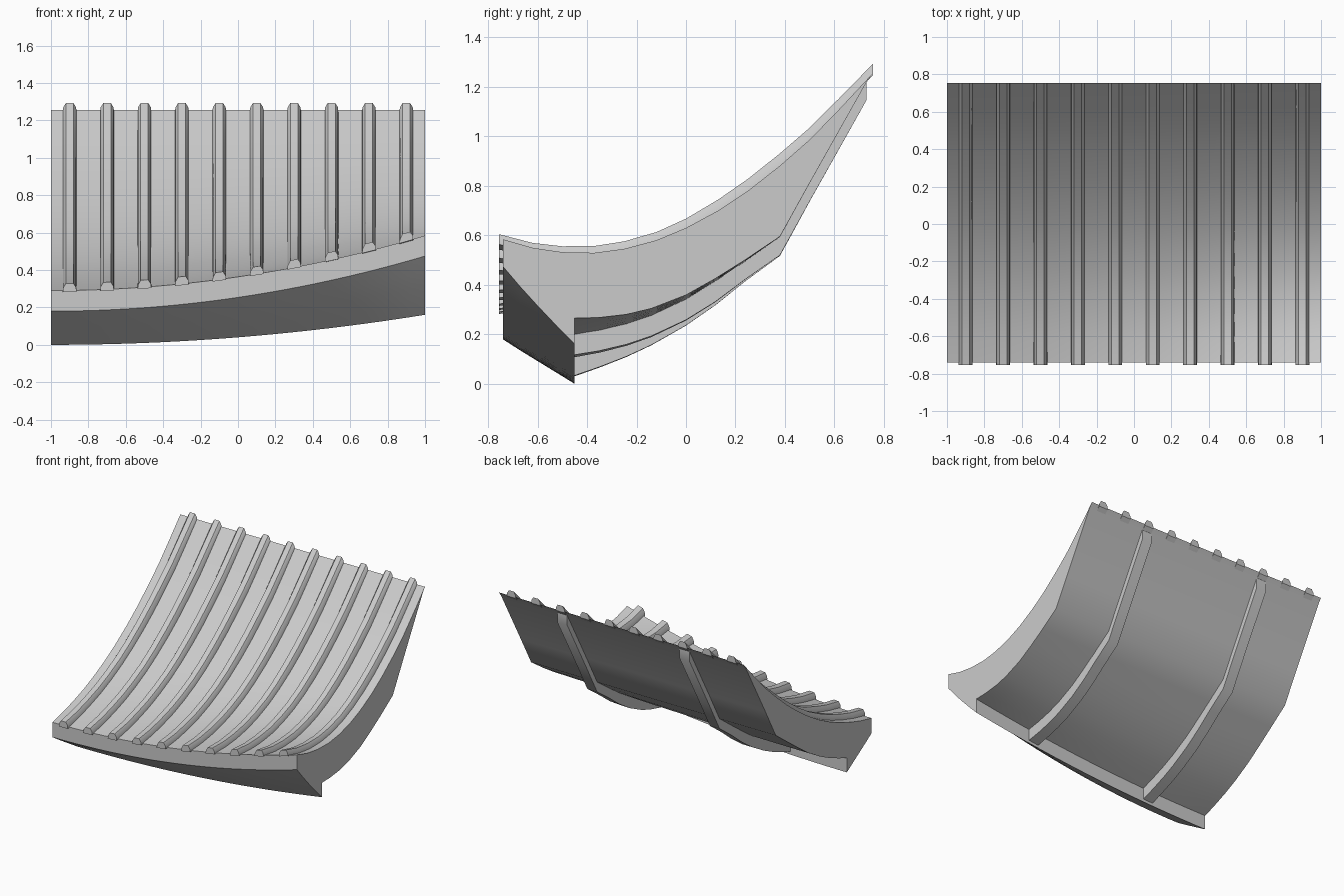
import bpy
import bmesh

cube = bpy.data.objects.get("Cube")
if cube:
    bpy.data.objects.remove(cube, do_unlink=True)

grey = bpy.data.materials.new("light_grey")
grey.use_nodes = True
colour = (0.6, 0.6, 0.6, 1)
grey.diffuse_color = colour
grey.node_tree.nodes["Principled BSDF"].inputs["Base Color"].default_value = colour

# Profiles as (y, z) at the low end of the eave
TOP = [(-.74, .29), (-.62, .317), (-.5, .352), (-.37, .397), (-.25, .449),
       (-.12, .515), (0, .587), (.13, .675), (.25, .766), (.38, .876),
       (.5, .985), (.62, 1.11), (.755, 1.255)]
UNDER = [(-.45, .105), (-.35, .142), (-.24, .187), (-.14, .235), (0, .316),
         (.12, .4), (.24, .487), (.38, .59), (.5, .81), (.73, 1.22)]
SOFFIT = [(-.45, 0), (-.52, .043), (-.6, .092), (-.67, .135), (-.74, .18)]


def lift(x, y):
    """Upward sweep of the eave, strongest at the front left corner."""
    back = max(0, min(1, (.75 - y) / 1.5))
    return .3 * ((x + 1) / 2) ** 2 * back ** 2.8


def loft(name, rings):
    """Skin closed rings of points, cap both ends, and apply the sweep."""
    bm = bmesh.new()
    rows = [[bm.verts.new((x, y, z + lift(x, y))) for x, y, z in ring]
            for ring in rings]
    count = len(rows[0])
    for a, b in zip(rows, rows[1:]):
        for i in range(count):
            j = (i + 1) % count
            bm.faces.new((a[i], a[j], b[j], b[i]))
    bm.faces.new(rows[0])
    bm.faces.new(rows[-1])
    bmesh.ops.recalc_face_normals(bm, faces=bm.faces)
    mesh = bpy.data.meshes.new(name)
    bm.to_mesh(mesh)
    bm.free()
    mesh.materials.append(grey)
    obj = bpy.data.objects.new(name, mesh)
    bpy.context.collection.objects.link(obj)
    bpy.ops.object.select_all(action='DESELECT')
    obj.select_set(True)
    bpy.context.view_layer.objects.active = obj
    bpy.ops.object.shade_smooth_by_angle(angle=.52)
    return obj


# Roof slab with sloped soffit and a lip behind the eave
section = TOP + UNDER[::-1] + SOFFIT
steps = 24
loft("roof_slab", [[(2 * i / steps - 1, y, z) for y, z in section]
                   for i in range(steps + 1)])


# Raised tile ribs running from the eave to the ridge
def rib_ring(cx, y, z):
    h = .038 + .012 * max(0, 1 - ((y - .35) / .4) ** 2)
    shape = [(-.037, -.008), (-.034, h * .4), (-.02, h),
             (.02, h), (.034, h * .4), (.037, -.008)]
    return [(cx + dx, y, z + dz) for dx, dz in shape]


rib_path = [(-.755, .29)] + TOP[1:]
for n in range(10):
    cx = -.9 + .2 * n
    loft(f"tile_rib_{n + 1}", [rib_ring(cx, y, z) for y, z in rib_path])

# Two rafters under the slab
for side, cx in (("right", -.5), ("left", .5)):
    rings = []
    for y, z in UNDER:
        depth = .083 if y < .2 else .073
        rings.append([(cx + dx, y, z + dz) for dx, dz in
                      ((-.04, .004), (.04, .004), (.04, -depth), (-.04, -depth))])
    loft(f"{side}_rafter", rings)
